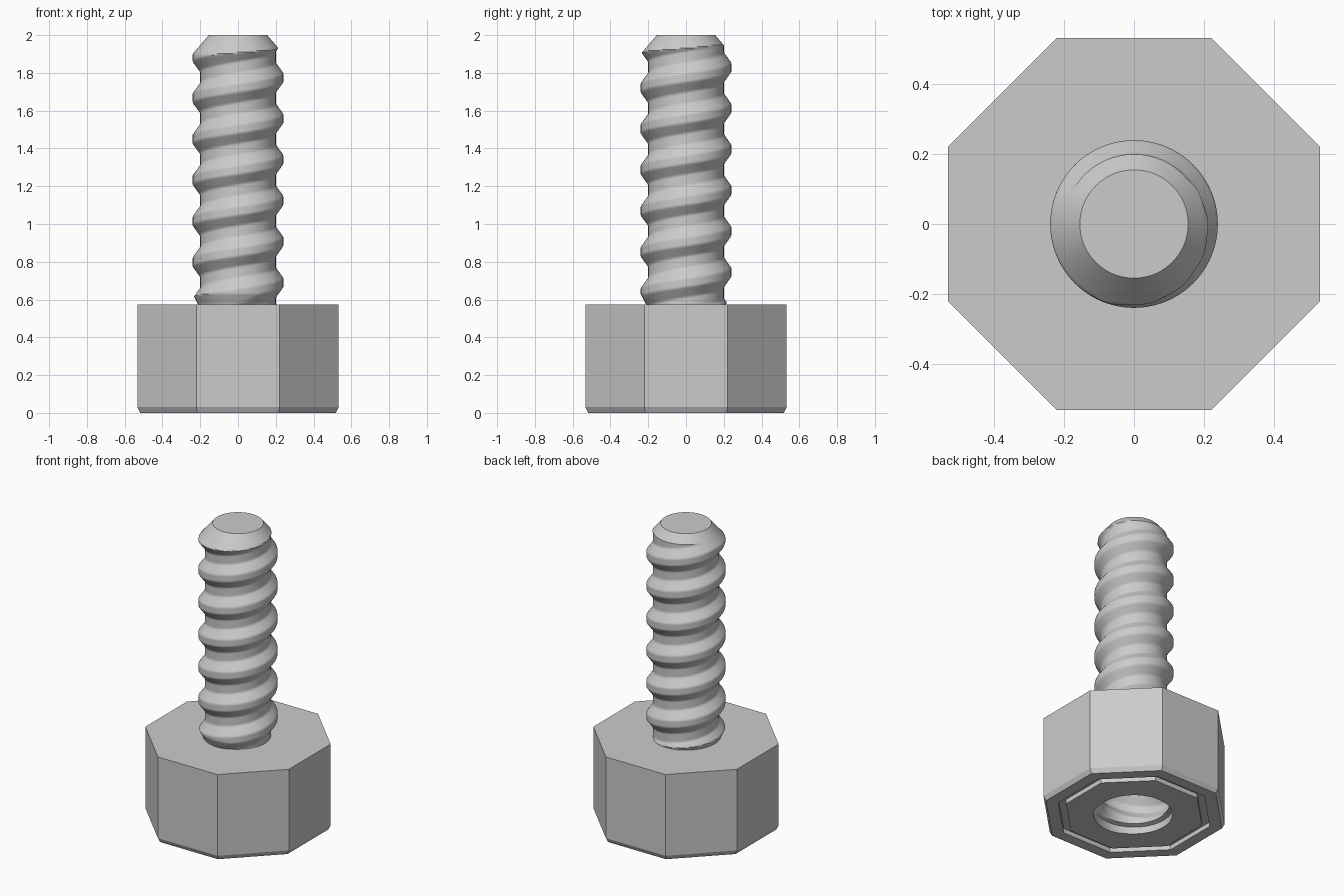
import bpy, bmesh, math

SEGMENTS = 96
PITCH = 0.217
HEAD_TOP = 0.575
TOP = 2.0

if "Cube" in bpy.data.objects:
    bpy.data.objects.remove(bpy.data.objects["Cube"], do_unlink=True)

grey = bpy.data.materials.new("light grey")
grey.use_nodes = True
grey.diffuse_color = (0.6, 0.6, 0.6, 1)
grey.node_tree.nodes["Principled BSDF"].inputs["Base Color"].default_value = grey.diffuse_color


def octagon(apothem):
    """Radius of an octagon, with flats facing the axes, at each angle."""
    step = math.pi / 4
    return lambda a, z: apothem / math.cos(a - round(a / step) * step)


def thread(a, z):
    """Radius of the right-handed screw thread."""
    turn = (z - 0.69) / PITCH - a / math.tau
    distance = abs(turn - round(turn)) * PITCH
    return 0.20 + 0.04 * min(1, max(0, (0.078 - distance) / 0.055))


def shaft_radius(a, z):
    """Thread trimmed by the tip chamfer and the run-out at the head."""
    tip = 0.155 + 0.85 * (TOP - z)
    root = 0.212 + 0.5 * max(0, z - HEAD_TOP)
    return min(thread(a, z), tip, root)


def socket_radius(a, z):
    """Inner thread with a plain mouth."""
    r = thread(a, z) + 0.005
    return max(r, 0.235) if z < 0.05 else r


def loft(name, rings, angle, cap_start=True):
    """Skin a stack of (height, radius function) rings and cap the ends."""
    bm = bmesh.new()
    loops = []
    for z, radius in rings:
        loop = []
        for i in range(SEGMENTS):
            a = math.tau * i / SEGMENTS
            r = radius(a, z)
            loop.append(bm.verts.new((r * math.cos(a), r * math.sin(a), z)))
        loops.append(loop)
    for low, high in zip(loops, loops[1:]):
        for i in range(SEGMENTS):
            j = (i + 1) % SEGMENTS
            bm.faces.new((low[i], low[j], high[j], high[i]))
    if cap_start:
        bm.faces.new(loops[0][::-1])
    bm.faces.new(loops[-1])
    bmesh.ops.recalc_face_normals(bm, faces=bm.faces)
    mesh = bpy.data.meshes.new(name)
    bm.to_mesh(mesh)
    bm.free()
    mesh.materials.append(grey)
    obj = bpy.data.objects.new(name, mesh)
    bpy.context.collection.objects.link(obj)
    bpy.ops.object.select_all(action="DESELECT")
    obj.select_set(True)
    bpy.context.view_layer.objects.active = obj
    bpy.ops.object.shade_smooth_by_angle(angle=math.radians(angle))
    return obj


# Octagonal head: threaded socket, grooved underside, chamfer, sides, top
socket_depth, rows = 0.5, 64
head = [(socket_depth * (1 - i / rows), socket_radius) for i in range(rows + 1)]
head += [(z, octagon(apothem)) for apothem, z in (
    (0.40, 0), (0.40, 0.03), (0.445, 0.03), (0.445, 0),
    (0.518, 0), (0.533, 0.03), (0.533, HEAD_TOP))]
loft("octagonal_head", head, 20)

# Threaded shaft with chamfered tip
rows = 190
start = HEAD_TOP - 0.005
shaft = [(start + (TOP - start) * i / rows, shaft_radius) for i in range(rows + 1)]
loft("threaded_shaft", shaft, 36, cap_start=False)
